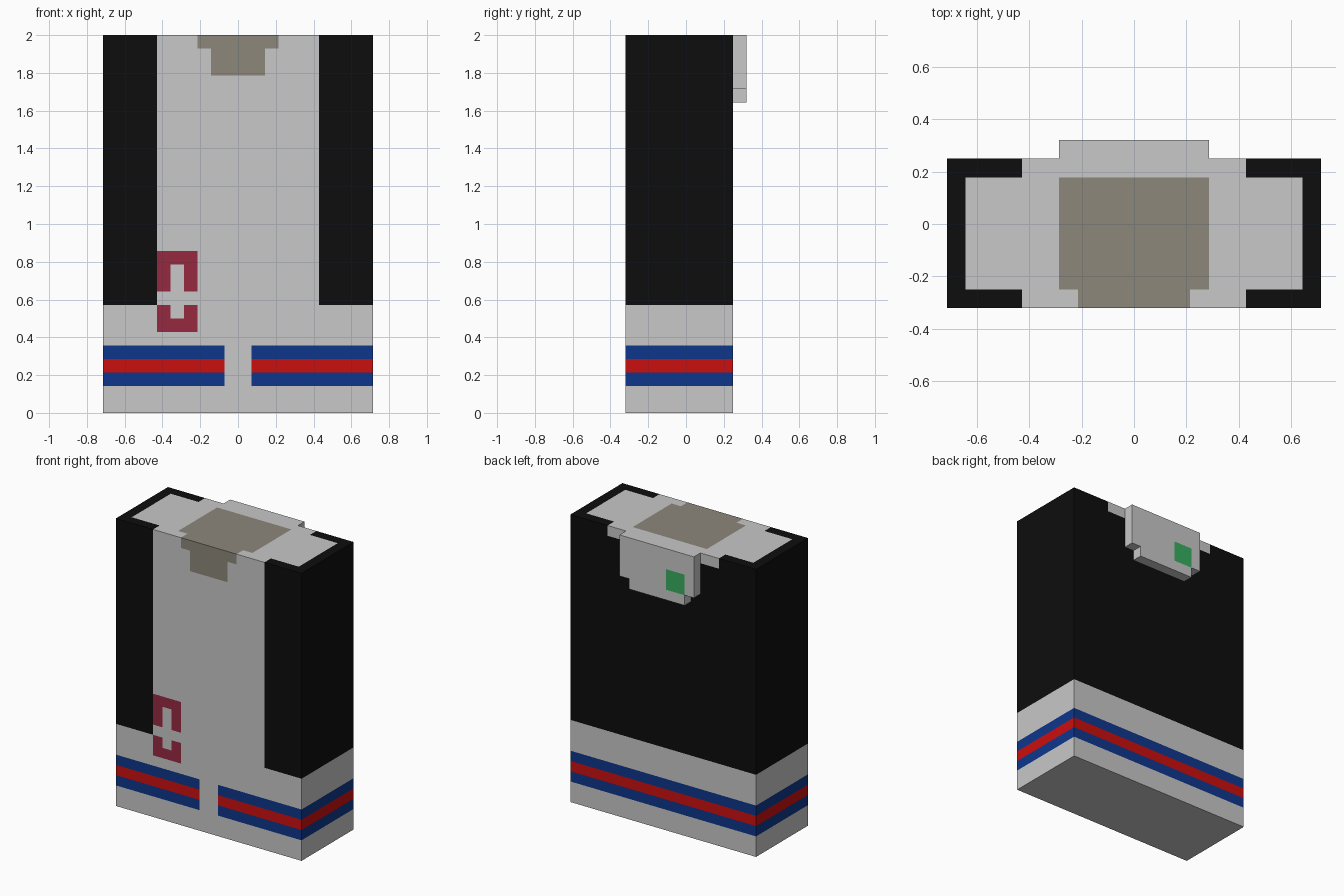
import bpy, bmesh
from mathutils import Vector

if "Cube" in bpy.data.objects:
    bpy.data.objects.remove(bpy.data.objects["Cube"])

U = 2 / 28  # design grid: the case is 20 x 8 x 28 units

COLOURS = {
    "light_grey": (0.58, 0.58, 0.58),
    "black": (0.004, 0.004, 0.004),
    "blue": (0.0044, 0.037, 0.262),
    "red": (0.597, 0.0048, 0.0048),
    "maroon": (0.305, 0.023, 0.051),
    "taupe": (0.262, 0.242, 0.198),
    "green": (0.037, 0.42, 0.112),
}
MATS = {}
for name, rgb in COLOURS.items():
    MATS[name] = bpy.data.materials.new(name)
    MATS[name].diffuse_color = (*rgb, 1)


def box(name, lo, hi, cuts, paint):
    """Box in grid units, sliced at the given x, y, z positions, each face painted by rule."""
    bm = bmesh.new()
    bmesh.ops.create_cube(bm, size=1)
    for v in bm.verts:
        v.co = Vector([(a + b) / 2 + c * (b - a) for a, b, c in zip(lo, hi, v.co)])
    for axis, places in enumerate(cuts):
        normal = Vector([float(i == axis) for i in range(3)])
        for p in places:
            bmesh.ops.bisect_plane(bm, geom=bm.verts[:] + bm.edges[:] + bm.faces[:],
                                   plane_co=normal * p, plane_no=normal, dist=1e-5)
    bm.normal_update()
    me = bpy.data.meshes.new(name)
    used = []
    for f in bm.faces:
        colour = paint(f.calc_center_median(), f.normal)
        if colour not in used:
            used.append(colour)
            me.materials.append(MATS[colour])
        f.material_index = used.index(colour)
    bmesh.ops.scale(bm, vec=(U, U, U), verts=bm.verts[:])
    bm.to_mesh(me)
    bm.free()
    ob = bpy.data.objects.new(name, me)
    bpy.context.collection.objects.link(ob)
    return ob


def paint_case(c, n):
    ax = abs(c.x)
    if n.z < -0.5:
        return "light_grey"
    if n.z > 0.5:  # top: taupe panel, black rim
        if (ax < 4 and -3.5 < c.y < 2.5) or (ax < 3 and c.y < -3.5):
            return "taupe"
        rim = ax > 9 or (ax > 6 and not -3.5 < c.y < 2.5)
        return "black" if rim else "light_grey"
    front, back = n.y < -0.5, n.y > 0.5
    # stripes around the base, with a gap in the front
    if 2 < c.z < 5 and not (front and ax < 1):
        return "red" if 3 < c.z < 4 else "blue"
    if front:
        if (ax < 3 and c.z > 27) or (ax < 2 and c.z > 25):
            return "taupe"
        # pair of facing brackets
        if -6 < c.x < -3 and 6 < c.z < 12 and not 8 < c.z < 9:
            hole = -5 < c.x < -4 and 7 < c.z < 11
            return "light_grey" if hole else "maroon"
        return "black" if ax > 6 and c.z > 8 else "light_grey"
    if back and ax < 6 and c.z > 27:
        return "light_grey"
    return "black" if c.z > 8 else "light_grey"


# main case
box("case", (-10, -4.5, 0), (10, 3.5, 28),
    ((-9, -6, -5, -4, -3, -2, -1, 1, 2, 3, 4, 6, 9),
     (-3.5, 2.5),
     (2, 3, 4, 5, 6, 7, 8, 9, 11, 12, 25, 27)),
    paint_case)

# rear clip with green window, and its narrower lower lip
box("clip_plate", (-4, 3.5, 24), (4, 4.5, 28), ((-3, -1), (), (26,)),
    lambda c, n: "green" if n.y > 0.5 and -3 < c.x < -1 and c.z < 26 else "light_grey")
box("clip_lip", (-3, 3.5, 23), (3, 4.5, 24), ((), (), ()),
    lambda c, n: "light_grey")

for m in bpy.data.materials:
    if m.users and not m.is_grease_pencil:
        m.use_nodes = True
        m.node_tree.nodes["Principled BSDF"].inputs["Base Color"].default_value = m.diffuse_color
